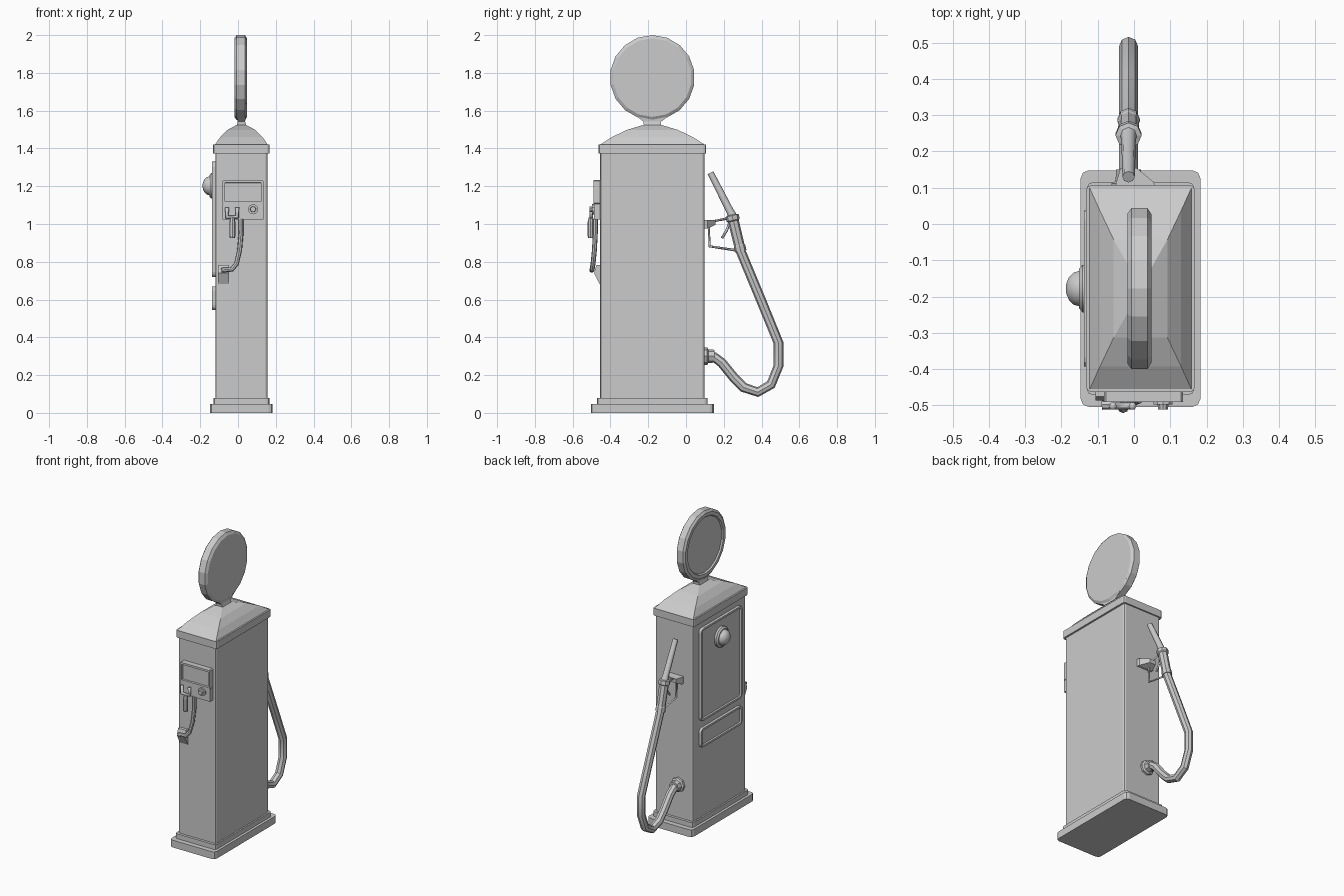
import bpy, bmesh, math
from mathutils import Vector

if "Cube" in bpy.data.objects:
    bpy.data.objects.remove(bpy.data.objects["Cube"])

CX, CY = 0.018, -0.178   # centre line of the cabinet
HX = -0.015              # centre line of the hose


def finish(name, bm, smooth=None):
    bmesh.ops.recalc_face_normals(bm, faces=bm.faces)
    mesh = bpy.data.meshes.new(name)
    bm.to_mesh(mesh)
    bm.free()
    obj = bpy.data.objects.new(name, mesh)
    bpy.context.collection.objects.link(obj)
    if smooth:
        bpy.ops.object.select_all(action='DESELECT')
        obj.select_set(True)
        bpy.context.view_layer.objects.active = obj
        bpy.ops.object.shade_smooth_by_angle(angle=math.radians(smooth))
    return obj


def box(name, lo, hi, axis=None, radius=0.0, segments=2, face=None, border=0.0, depth=0.0):
    """Box with edges along one axis rounded and one face optionally recessed."""
    bm = bmesh.new()
    bmesh.ops.create_cube(bm, size=1)
    lo, hi = Vector(lo), Vector(hi)
    for v in bm.verts:
        v.co = (lo + hi) / 2 + v.co * (hi - lo)
    if axis is not None:
        edges = [e for e in bm.edges
                 if abs((e.verts[0].co - e.verts[1].co).normalized()[axis]) > 0.9]
        bmesh.ops.bevel(bm, geom=edges, offset=radius, segments=segments,
                        profile=0.5, affect='EDGES')
    if face:
        bm.normal_update()
        target = max(bm.faces, key=lambda f: f.normal.dot(Vector(face)) * f.calc_area())
        bmesh.ops.inset_region(bm, faces=[target], thickness=border)
        bmesh.ops.inset_region(bm, faces=[target], thickness=border / 4, depth=-depth)
    return finish(name, bm)


def slab(name, half_x, half_y, z0, z1, radius):
    """Cabinet layer centred on the cabinet axis."""
    return box(name, (CX - half_x, CY - half_y, z0), (CX + half_x, CY + half_y, z1),
               axis=2, radius=radius)


def loft(name, rings, smooth=None):
    """Skin equal-length rings of points and cap the ends."""
    bm = bmesh.new()
    loops = [[bm.verts.new(p) for p in ring] for ring in rings]
    n = len(loops[0])
    for a, b in zip(loops, loops[1:]):
        for i in range(n):
            j = (i + 1) % n
            bm.faces.new((a[i], a[j], b[j], b[i]))
    bm.faces.new(loops[0])
    bm.faces.new(loops[-1])
    return finish(name, bm, smooth)


def stepped(name, levels):
    """Stack of centred rectangles given as (z, half_x, half_y)."""
    corners = ((-1, -1), (1, -1), (1, 1), (-1, 1))
    return loft(name, [[(CX + sx * hx, CY + sy * hy, z) for sx, sy in corners]
                       for z, hx, hy in levels])


def lathe(name, origin, direction, profile, sides=12, smooth=None):
    """Revolve (radius, distance) pairs around a direction."""
    turn = Vector(direction).to_track_quat('Z', 'Y')
    rings = []
    for r, d in profile:
        angles = [math.tau * i / sides for i in range(sides)]
        rings.append([Vector(origin) + turn @ Vector((r * math.sin(a), r * math.cos(a), d))
                      for a in angles])
    return loft(name, rings, smooth)


def tube(name, points, radius, resolution=2, smooth=None):
    """Round bar following a path."""
    curve = bpy.data.curves.new(name + "_path", 'CURVE')
    curve.dimensions = '3D'
    curve.bevel_depth = radius
    curve.bevel_resolution = resolution
    curve.use_fill_caps = True
    spline = curve.splines.new('POLY')
    spline.points.add(len(points) - 1)
    for p, co in zip(spline.points, points):
        p.co = (*co, 1)
    temp = bpy.data.objects.new(name + "_path", curve)
    bm = bmesh.new()
    bpy.context.collection.objects.link(temp)
    mesh = bpy.data.meshes.new_from_object(
        temp.evaluated_get(bpy.context.evaluated_depsgraph_get()))
    bm.from_mesh(mesh)
    bmesh.ops.remove_doubles(bm, verts=bm.verts, dist=0.0001)
    bpy.data.objects.remove(temp)
    bpy.data.meshes.remove(mesh)
    bpy.data.curves.remove(curve)
    return finish(name, bm, smooth)


def side_path(pairs):
    return [(HX, y, z) for y, z in pairs]


# Cabinet
slab("base", 0.165, 0.326, 0, 0.048, 0.022)
slab("plinth", 0.148, 0.293, 0.048, 0.08, 0.016)
slab("cabinet", 0.138, 0.276, 0.08, 1.375, 0.012)
slab("cap_band", 0.15, 0.285, 1.372, 1.42, 0.014)
stepped("roof", [(1.42, 0.14, 0.277), (1.46, 0.112, 0.215), (1.498, 0.074, 0.135),
                 (1.526, 0.022, 0.043)])

# Round sign on its neck, framed on one side
stepped("sign_neck", [(1.52, 0.026, 0.045), (1.542, 0.02, 0.047), (1.575, 0.022, 0.09),
                      (1.64, 0.026, 0.165)])
lathe("sign_disc", (CX - 0.003, CY, 1.775), (-1, 0, 0),
      [(0.208, -0.033), (0.225, -0.022), (0.225, 0.022), (0.21, 0.033),
       (0.188, 0.033), (0.182, 0.024)], sides=18)

# Side panels and lamp
for name, z0, z1 in (("upper_panel", 0.72, 1.33), ("lower_panel", 0.545, 0.67)):
    box(name, (-0.138, CY - 0.215, z0), (-0.115, CY + 0.215, z1), axis=0, radius=0.025,
        segments=3, face=(-1, 0, 0), border=0.013, depth=0.009)
dome = [(0.05 * math.cos(a), 0.036 + 0.037 * math.sin(a))
        for a in (math.radians(d) for d in (0, 25, 50, 72, 88))]
lathe("side_lamp", (-0.115, CY, 1.202), (-1, 0, 0),
      [(0.067, 0), (0.067, 0.027), (0.056, 0.036)] + dome, sides=14, smooth=35)

# Front control plate
box("display_frame", (-0.082, -0.49, 1.105), (0.135, -0.45, 1.232), axis=1, radius=0.005,
    segments=1, face=(0, -1, 0), border=0.014, depth=0.012)
box("control_plate", (-0.082, -0.487, 1.025), (0.135, -0.45, 1.105))
lathe("dial", (0.08, -0.485, 1.078), (0, -1, 0),
      [(0.027, 0), (0.027, 0.012), (0.016, 0.012), (0.014, 0.026)], sides=10)
tube("cradle_hook", [(x, -0.502, z) for x, z in
                     ((-0.058, 1.088), (-0.058, 1.037), (-0.004, 1.037), (-0.004, 1.088))], 0.011, 1)
lathe("handset", (-0.03, -0.505, 0.925), (0, 0, 1),
      [(0.013, 0), (0.016, 0.012), (0.016, 0.085), (0.01, 0.11)], sides=8)
tube("handset_arm", [(0.015, -0.48, 1.03), (0.016, -0.48, 0.95), (0.008, -0.485, 0.86),
                     (-0.008, -0.492, 0.79), (-0.032, -0.497, 0.76), (-0.088, -0.499, 0.755)],
     0.013, 2, 40)
loft("arm_bracket", [[(x, y, z) for y, z in ((-0.45, 0.782), (-0.475, 0.782), (-0.487, 0.74),
                                             (-0.458, 0.682), (-0.45, 0.682))]
                     for x in (-0.106, -0.047)])

# Hose and wall fitting
lathe("hose_fitting", (HX, 0.09, 0.3), (0, 1, 0),
      [(0.047, 0), (0.047, 0.022), (0.036, 0.028), (0.034, 0.06)], sides=8)
tube("hose", side_path([(0.11, 0.3), (0.15, 0.295), (0.19, 0.265), (0.255, 0.185),
                        (0.305, 0.135), (0.38, 0.11), (0.45, 0.15), (0.49, 0.25),
                        (0.49, 0.37), (0.4, 0.59), (0.29, 0.855), (0.275, 0.92)]), 0.026, 2, 25)

# Nozzle
grip = Vector((0, -0.045, 0.185))
lathe("nozzle_grip", (HX, 0.29, 0.855), grip,
      [(0.031, 0), (0.031, 0.03), (0.028, 0.035), (0.029, 0.165), (0.036, 0.17),
       (0.036, 0.195), (0.02, 0.2)], sides=8)
lathe("nozzle_spout", (HX, 0.25, 1.035), (0, -0.118, 0.232),
      [(0.024, 0), (0.02, 0.04), (0.017, 0.265)], sides=8, smooth=50)
tube("nozzle_guard", side_path([(0.25, 1.035), (0.12, 1.01), (0.125, 0.882), (0.28, 0.858)]),
     0.007, 0)
tube("nozzle_trigger", side_path([(0.235, 1.02), (0.215, 0.965), (0.19, 0.925)]), 0.007, 0)

# Wall bracket that carries the nozzle
loft("nozzle_holder", [[(HX + sx * w + shift, y, z) for sx, z in
                        ((-1, z0), (1, z0), (1, 1.022), (-1, 1.022))]
                       for y, w, shift, z0 in ((0.09, 0.056, 0.02, 0.975),
                                               (0.115, 0.052, 0.018, 0.975),
                                               (0.155, 0.022, 0.0, 0.995))])
